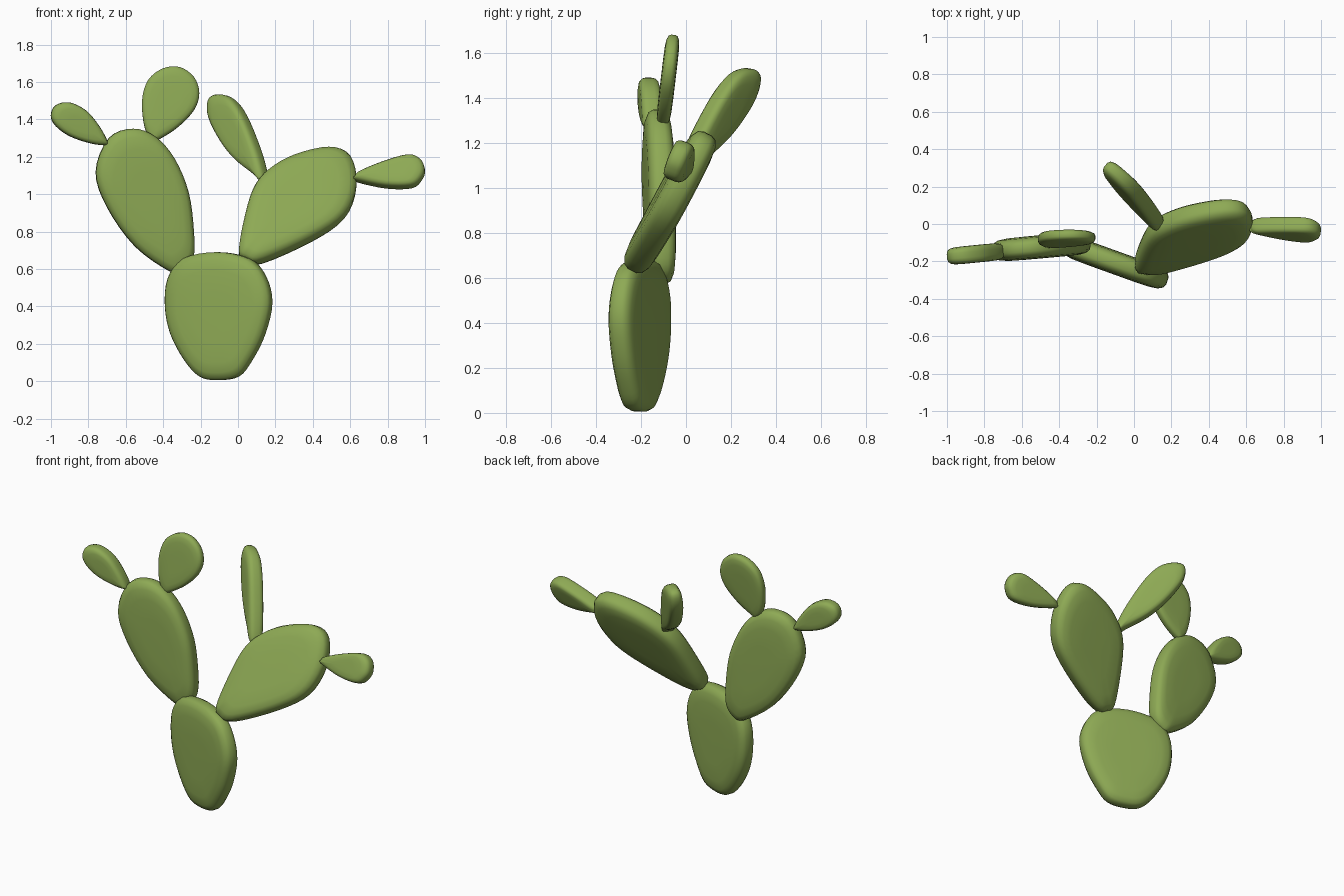
import bpy, bmesh
from mathutils import Vector

green = bpy.data.materials.new("cactus_green")
green.diffuse_color = (0.27, 0.40, 0.09, 1)

# Cross-section of a pad: (outline scale, fraction of half thickness)
SECTION = [(0.4, 1), (0.72, 0.97), (0.88, 0.86), (0.97, 0.62), (1, 0.3),
           (1, -0.3), (0.97, -0.62), (0.88, -0.86), (0.72, -0.97), (0.4, -1)]


def smooth_loop(pts, steps=4):
    """Closed Catmull-Rom curve through the outline points."""
    out, n = [], len(pts)
    p = [Vector(q) for q in pts]
    for i in range(n):
        a, b, c, d = p[i - 1], p[i], p[(i + 1) % n], p[(i + 2) % n]
        for k in range(steps):
            t = k / steps
            out.append(0.5 * (2 * b + (c - a) * t + (2 * a - 5 * b + 4 * c - d) * t * t
                              + (3 * b - a - 3 * c + d) * t ** 3))
    return out


def pad(name, origin, slope, half, outline):
    """Flat rounded pad: front outline (x, z) laid on a plane
    y = oy + slope_x * (x - ox) + slope_z * (z - oz)."""
    ox, oy, oz = origin
    sx, sz = slope
    pts = [Vector((x, oy + sx * (x - ox) + sz * (z - oz), z))
           for x, z in smooth_loop(outline)]
    normal = Vector((sx, -1, sz)).normalized()
    mid = sum(pts, Vector()) / len(pts)
    bm = bmesh.new()
    rings = [[bm.verts.new(mid + (p - mid) * s + normal * half * h) for p in pts]
             for s, h in SECTION]
    n = len(pts)
    for r0, r1 in zip(rings, rings[1:]):
        for i in range(n):
            j = (i + 1) % n
            bm.faces.new((r0[i], r0[j], r1[j], r1[i]))
    for ring, h in ((rings[0], 1), (rings[-1], -1)):
        c = bm.verts.new(mid + normal * half * h)
        for i in range(n):
            bm.faces.new((ring[i], ring[(i + 1) % n], c))
    bmesh.ops.recalc_face_normals(bm, faces=bm.faces)
    for f in bm.faces:
        f.smooth = True
    me = bpy.data.meshes.new(name)
    bm.to_mesh(me)
    bm.free()
    me.materials.append(green)
    ob = bpy.data.objects.new(name, me)
    bpy.context.collection.objects.link(ob)


# Trunk pad, turned a little about the vertical
pad("base_pad", (-0.105, -0.205, 0.35), (-0.36, 0), 0.062,
    [(-0.2, 0.025), (-0.11, 0.006), (0, 0.025), (0.07, 0.11), (0.14, 0.25), (0.178, 0.42),
     (0.145, 0.56), (0.06, 0.655), (-0.11, 0.69), (-0.29, 0.655), (-0.37, 0.55),
     (-0.385, 0.4), (-0.355, 0.25), (-0.28, 0.11)])

# Two main branch pads
pad("left_pad", (-0.5, -0.122, 1.0), (0.09, 0), 0.062,
    [(-0.36, 0.585), (-0.55, 0.72), (-0.7, 0.93), (-0.76, 1.12), (-0.69, 1.3),
     (-0.56, 1.35), (-0.44, 1.305), (-0.34, 1.19), (-0.265, 1.01), (-0.237, 0.8),
     (-0.24, 0.66), (-0.29, 0.59)])
pad("right_pad", (0.3, -0.065, 0.95), (0.05, 0.52), 0.07,
    [(0.005, 0.69), (0.03, 0.85), (0.08, 1.02), (0.16, 1.12), (0.3, 1.2), (0.49, 1.243),
     (0.6, 1.195), (0.633, 1.04), (0.57, 0.88), (0.4, 0.76), (0.13, 0.64), (0.04, 0.65)])

# Small pads on the left branch
pad("left_outer_pad", (-0.85, -0.16, 1.37), (0.1, 0), 0.047,
    [(-0.705, 1.262), (-0.79, 1.272), (-0.9, 1.31), (-0.975, 1.365), (-1.0, 1.42),
     (-0.975, 1.475), (-0.9, 1.49), (-0.81, 1.445), (-0.74, 1.36), (-0.7, 1.285)])
pad("left_top_pad", (-0.37, -0.08, 1.48), (0, 0.12), 0.033,
    [(-0.46, 1.288), (-0.5, 1.36), (-0.513, 1.5), (-0.48, 1.61), (-0.4, 1.672),
     (-0.31, 1.678), (-0.235, 1.625), (-0.207, 1.54), (-0.235, 1.45), (-0.32, 1.36),
     (-0.42, 1.295)])

# Small pads on the right branch
pad("right_top_pad", (0, 0.15, 1.3), (-0.85, 0.2), 0.047,
    [(0.14, 1.062), (0.1, 1.1), (0, 1.18), (-0.08, 1.28), (-0.145, 1.41), (-0.147, 1.505),
     (-0.1, 1.532), (-0.03, 1.51), (0.035, 1.42), (0.105, 1.25), (0.142, 1.12)])
pad("right_outer_pad", (0.82, -0.025, 1.11), (-0.13, 0.4), 0.047,
    [(0.63, 1.072), (0.79, 1.038), (0.93, 1.04), (0.985, 1.085), (0.998, 1.135),
     (0.975, 1.185), (0.91, 1.205), (0.77, 1.165), (0.65, 1.115), (0.625, 1.09)])
